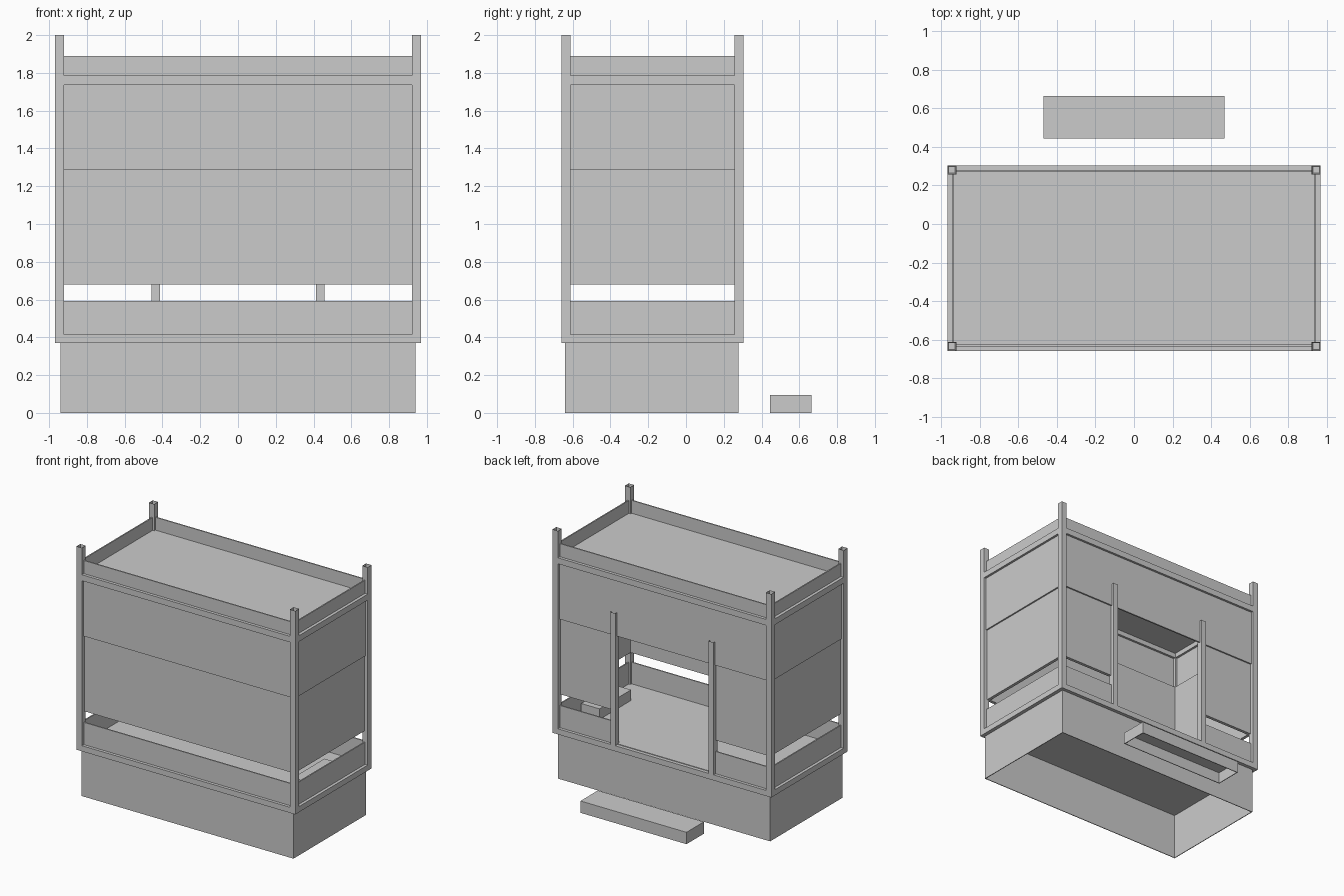
import bpy
import bmesh

old = bpy.data.objects.get("Cube")
if old:
    bpy.data.objects.remove(old, do_unlink=True)

grey = bpy.data.materials.new("plain_grey")
grey.use_nodes = True
GREY = (0.6, 0.6, 0.6, 1)
grey.diffuse_color = GREY
grey.node_tree.nodes["Principled BSDF"].inputs["Base Color"].default_value = GREY

# Outer frame limits
X, YF, YB = 0.97, -0.66, 0.305
W = 0.048                       # post width
XI, YFI, YBI = X - W, YF + W, YB - W


def add_box(bm, x, y, z):
    made = bmesh.ops.create_cube(bm, size=1)["verts"]
    for v in made:
        v.co = [r[0] if c < 0 else r[1] for c, r in zip(v.co, (x, y, z))]
    return made


def finish(name, bm):
    mesh = bpy.data.meshes.new(name)
    bm.to_mesh(mesh)
    bm.free()
    mesh.materials.append(grey)
    obj = bpy.data.objects.new(name, mesh)
    bpy.context.collection.objects.link(obj)
    return obj


def box(name, x, y, z):
    bm = bmesh.new()
    add_box(bm, x, y, z)
    return finish(name, bm)


def open_box(name, x, y, z, wall):
    """Box with an open underside and thin walls."""
    bm = bmesh.new()
    add_box(bm, x, y, z)
    bm.normal_update()
    bmesh.ops.delete(bm, geom=[f for f in bm.faces if f.normal.z < -0.5], context='FACES')
    obj = finish(name, bm)
    mod = obj.modifiers.new("walls", 'SOLIDIFY')
    mod.thickness = wall
    mod.offset = -1
    mod.use_even_offset = True


def tube(name, x, y, z):
    """Square post with a hollow top."""
    bm = bmesh.new()
    add_box(bm, x, y, z)
    bm.normal_update()
    top = [f for f in bm.faces if f.normal.z > 0.5]
    bmesh.ops.inset_region(bm, faces=top, thickness=0.01)
    bmesh.ops.translate(bm, verts=top[0].verts, vec=(0, 0, -0.1))
    finish(name, bm)


def side_panels(name, inset, thick, z):
    """Matching panels on the left and right ends."""
    for side, s in (("left", 1), ("right", -1)):
        outer = X - inset
        x = sorted((s * outer, s * (outer - thick)))
        box(f"{side}_{name}", x, (YFI, YBI), z)


def front_panel(name, inset, thick, z):
    box(f"front_{name}", (-XI, XI), (YF + inset, YF + inset + thick), z)


def back_panel(name, inset, thick, z, x=(-XI, XI)):
    box(f"back_{name}", x, (YB - inset - thick, YB - inset), z)


# Plinth, floor, roof and detached step
open_box("plinth", (-0.94, 0.94), (-0.64, 0.277), (0, 0.375), 0.006)
box("floor", (-XI - 0.02, XI + 0.02), (YFI - 0.02, YBI + 0.02), (0.375, 0.42))
box("roof", (-XI - 0.02, XI + 0.02), (YFI - 0.02, YBI + 0.02), (1.775, 1.787))
open_box("step", (-0.47, 0.47), (0.445, 0.665), (0, 0.095), 0.006)

# Corner posts
for sx, xr in (("left", (XI, X)), ("right", (-X, -XI))):
    for sy, yr in (("front", (YF, YFI)), ("back", (YBI, YB))):
        tube(f"{sy}_{sx}_post", xr, yr, (0.37, 2.0))

# Rails, parapet and wall panels that run all around
RINGS = (
    ("bottom_rail", 0, W, (0.37, 0.415)),
    ("top_rail", 0, W, (1.737, 1.785)),
    ("parapet", 0.024, 0.01, (1.785, 1.89)),
    ("upper_panel", 0.018, 0.012, (1.287, 1.737)),
)
for ring in RINGS:
    side_panels(*ring)
    front_panel(*ring)
    back_panel(*ring)

# Middle and lower panels, leaving the doorway open at the back
for part in (("middle_panel", 0.03, 0.025, (0.68, 1.475)),
             ("lower_panel", 0.024, 0.01, (0.415, 0.593))):
    side_panels(*part)
    front_panel(*part)
    for side, xr in (("left", (0.43, XI)), ("right", (-XI, -0.43))):
        back_panel(f"{side}_{part[0]}", *part[1:], x=xr)

# Door posts
for side, s in (("left", 1), ("right", -1)):
    tube(f"{side}_door_post", sorted((s * 0.413, s * 0.458)), (YBI, YB), (0.41, 1.475))

# Low box on the floor at the left end
box("floor_box", (0.76, XI), (-0.39, 0.01), (0.42, 0.505))
